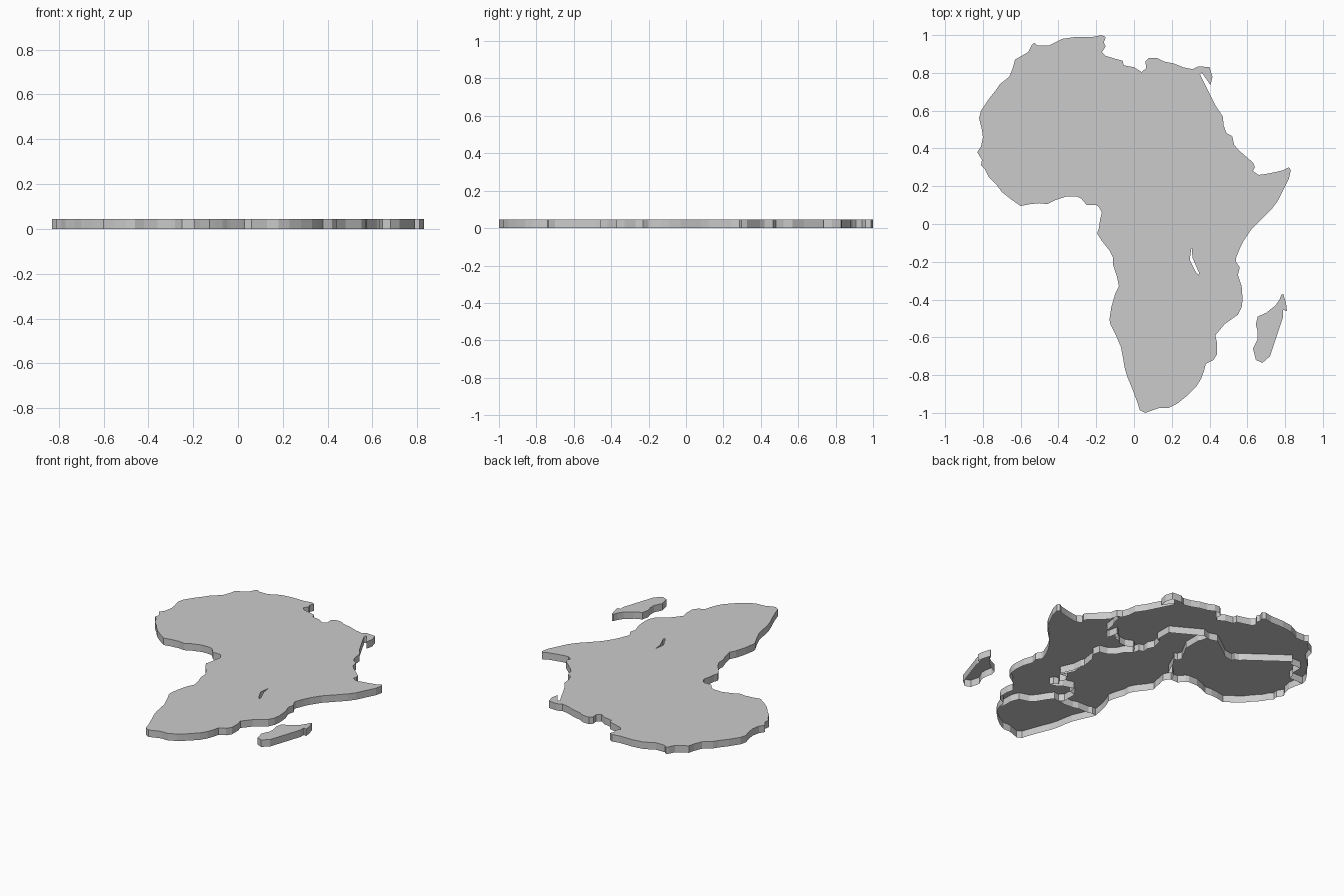
import bpy, bmesh

HEIGHT = 0.045

grey = bpy.data.materials.new("stone grey")
grey.diffuse_color = (0.6, 0.6, 0.6, 1)

# Coastlines, running clockwise from the north-west
north_coast = [(-.82, .56), (-.81, .6), (-.77, .66), (-.73, .71), (-.71, .74), (-.66, .78), (-.64, .83),
               (-.63, .87), (-.56, .91), (-.54, .95), (-.53, .96), (-.51, .945), (-.45, .945), (-.38, .98),
               (-.31, .99), (-.22, .99), (-.17, 1), (-.15, .99), (-.16, .96), (-.15, .94), (-.17, .91),
               (-.15, .89), (-.1, .875), (-.06, .865), (-.055, .84), (0, .83), (.04, .805), (.065, .825),
               (.06, .86), (.08, .88), (.12, .88), (.16, .86), (.21, .85), (.26, .83), (.31, .82),
               (.34, .835), (.4, .83), (.415, .78), (.405, .735), (.36, .8), (.35, .79), (.38, .73),
               (.43, .63), (.47, .57), (.475, .52), (.49, .48), (.52, .465)]
east_coast = [(.52, .465), (.53, .42), (.55, .395), (.59, .36), (.63, .325), (.64, .3), (.63, .28),
              (.66, .26), (.7, .265), (.75, .275), (.79, .285), (.82, .3), (.83, .285), (.82, .24),
              (.79, .18), (.76, .12), (.73, .08), (.67, .02), (.62, -.03), (.58, -.09), (.56, -.13),
              (.54, -.18), (.54, -.2), (.56, -.23), (.55, -.27), (.57, -.33), (.575, -.4), (.57, -.44),
              (.55, -.48), (.48, -.53), (.43, -.59), (.44, -.63), (.44, -.69), (.42, -.72), (.38, -.74),
              (.37, -.78)]
south_coast = [(.37, -.78), (.355, -.82), (.33, -.86), (.28, -.91), (.23, -.95), (.18, -.975),
               (.13, -.975), (.06, -1), (.03, -.985), (.02, -.95), (-.01, -.87), (-.035, -.81),
               (-.05, -.76), (-.06, -.7), (-.07, -.65), (-.1, -.58), (-.125, -.53), (-.13, -.505)]
central_coast = [(-.13, -.505), (-.12, -.44), (-.1, -.37), (-.08, -.33), (-.09, -.28), (-.11, -.22),
                 (-.11, -.18), (-.13, -.14), (-.17, -.09), (-.195, -.05), (-.185, -.02), (-.18, .02),
                 (-.17, .06), (-.185, .09), (-.2, .1)]
west_coast = [(-.2, .1), (-.25, .1), (-.28, .135), (-.3, .145), (-.36, .145), (-.42, .125), (-.46, .105),
              (-.5, .11), (-.55, .105), (-.6, .095), (-.65, .13), (-.7, .17), (-.73, .21), (-.77, .25),
              (-.79, .29), (-.81, .31), (-.805, .34), (-.83, .38), (-.81, .41), (-.8, .46),
              (-.805, .5), (-.82, .56)]
island_coast = [(.79, -.37), (.805, -.42), (.81, -.46), (.79, -.455), (.79, -.49), (.77, -.55),
                (.74, -.64), (.72, -.7), (.68, -.735), (.645, -.72), (.63, -.66), (.655, -.61),
                (.655, -.57), (.645, -.53), (.655, -.49), (.7, -.47), (.75, -.43), (.77, -.4), (.78, -.375)]

# Shared inland borders
north_west = [(-.82, .56), (-.72, .56), (-.715, .6), (-.695, .62), (-.695, .69), (-.615, .69), (-.61, .72),
              (-.38, .55), (-.36, .53), (-.33, .52), (-.33, .5), (-.27, .51), (-.22, .55), (-.12, .62),
              (-.07, .605), (-.05, .61)]
west_central = [(-.05, .61), (-.04, .57), (-.03, .55), (-.03, .44), (-.09, .33), (-.08, .3), (-.06, .295),
                (-.09, .25), (-.13, .16), (-.14, .15), (-.155, .165), (-.185, .14), (-.2, .1)]
north_central = [(-.05, .61), (-.02, .62), (.165, .515), (.165, .41), (.14, .4), (.12, .33), (.14, .29),
                 (.135, .25), (.165, .24), (.175, .2)]
north_east = [(.175, .2), (.2, .245), (.215, .25), (.26, .23), (.31, .235), (.33, .255), (.36, .255),
              (.37, .3), (.39, .31), (.4, .25), (.41, .24), (.46, .3), (.47, .37), (.485, .4),
              (.5, .455), (.52, .465)]
central_east_upper = [(.175, .2), (.22, .16), (.24, .12), (.28, .09), (.33, .08), (.34, .03), (.31, -.01),
                      (.295, -.1), (.305, -.12)]
lake_west = [(.305, -.12), (.295, -.19), (.325, -.25), (.34, -.27)]
lake_east = [(.305, -.12), (.31, -.18), (.345, -.26), (.34, -.27)]
central_east_lower = [(.34, -.27), (.285, -.265), (.27, -.3), (.29, -.335), (.27, -.365), (.3, -.375),
                      (.31, -.4), (.28, -.395), (.24, -.365), (.17, -.345), (.165, -.39), (.12, -.395),
                      (.12, -.49), (.15, -.52), (.18, -.51)]
central_south = [(.18, -.51), (.1, -.525), (.03, -.52), (0, -.51), (-.08, -.51), (-.1, -.5), (-.13, -.505)]
south_east = [(.18, -.51), (.21, -.55), (.24, -.6), (.27, -.63), (.335, -.65), (.355, -.7), (.355, -.77),
              (.37, -.78)]


def back(path):
    return path[::-1]


def region(name, *paths):
    """Join paths into a loop; make a flat top with walls and an open underside."""
    loop = [p for path in paths for p in (path[:-1] if len(paths) > 1 else path)]
    bm = bmesh.new()
    top = bm.faces.new([bm.verts.new((x, y, HEIGHT)) for x, y in loop])
    top.normal_update()
    if top.normal.z < 0:
        top.normal_flip()
    rim = list(bm.edges)
    walls = bmesh.ops.extrude_edge_only(bm, edges=rim)["geom"]
    for v in walls:
        if isinstance(v, bmesh.types.BMVert):
            v.co.z = 0
    bmesh.ops.recalc_face_normals(bm, faces=bm.faces)
    top.normal_update()
    if top.normal.z < 0:
        bmesh.ops.reverse_faces(bm, faces=bm.faces)
    bmesh.ops.triangulate(bm, faces=[top])
    mesh = bpy.data.meshes.new(name)
    bm.to_mesh(mesh)
    bm.free()
    mesh.materials.append(grey)
    bpy.context.collection.objects.link(bpy.data.objects.new(name, mesh))


region("north_region", north_coast, back(north_east), back(north_central), back(north_west))
region("west_region", west_coast, north_west, west_central)
region("central_region", central_coast, back(west_central), north_central,
       central_east_upper, lake_west, central_east_lower, central_south)
region("east_region", east_coast, back(south_east), back(central_east_lower), back(lake_east),
       back(central_east_upper), north_east)
region("south_region", south_coast, back(central_south), south_east)
region("island", island_coast)
